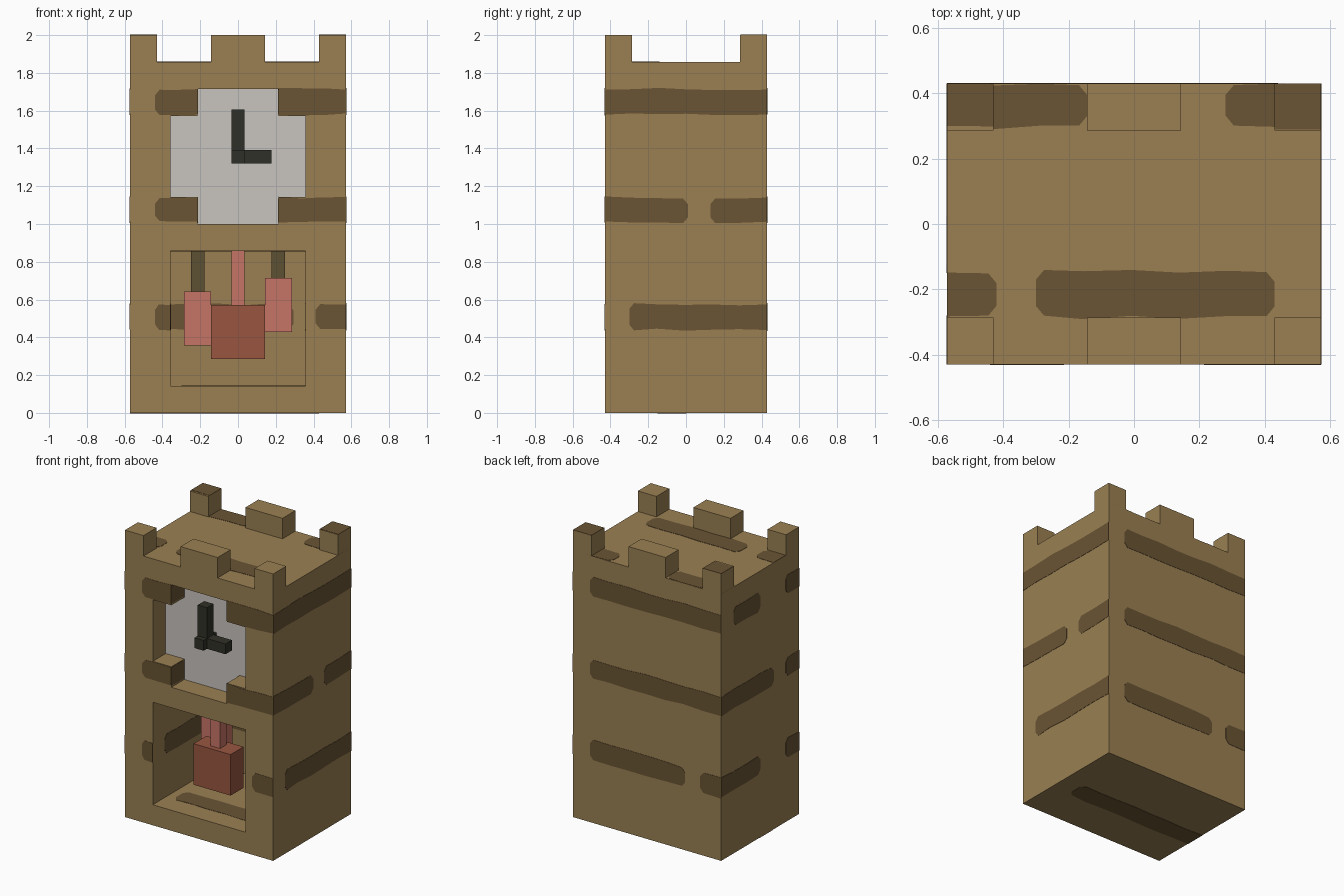
import bpy
import bmesh
import random

random.seed(4)
U = 1 / 7          # one building block
THICK = 0.002      # thickness of the painted grain

if "Cube" in bpy.data.objects:
    bpy.data.objects.remove(bpy.data.objects["Cube"], do_unlink=True)


def material(name, r, g, b):
    m = bpy.data.materials.new(name)
    m.use_nodes = True
    m.diffuse_color = (r, g, b, 1)
    m.node_tree.nodes["Principled BSDF"].inputs["Base Color"].default_value = (r, g, b, 1)
    return m


WOOD = material("light_wood", .325, .217, .086)
GRAIN = material("dark_grain", .144, .089, .034)
DIAL = material("pale_dial", .584, .546, .521)
IRON = material("black_iron", .030, .030, .021)
COPPER = material("pink_copper", .565, .178, .133)
RUST = material("rust_red", .319, .093, .051)
ROD = material("brown_rod", .109, .080, .032)


def make_object(name, bm, mat):
    bmesh.ops.recalc_face_normals(bm, faces=bm.faces)
    mesh = bpy.data.meshes.new(name)
    bm.to_mesh(mesh)
    bm.free()
    mesh.materials.append(mat)
    ob = bpy.data.objects.new(name, mesh)
    bpy.context.collection.objects.link(ob)
    return ob


def box(name, mat, xs, ys, zs):
    """Box from ranges given in blocks."""
    bm = bmesh.new()
    bmesh.ops.create_cube(bm, size=1)
    for v in bm.verts:
        v.co = [U * r[1] if c > 0 else U * r[0] for c, r in zip(v.co, (xs, ys, zs))]
    return make_object(name, bm, mat)


def add_slab(bm, outline, axis, level, depth):
    """Extrude a flat outline along an axis."""
    def point(a, b):
        p = [a, b]
        p.insert(axis, level)
        return p
    face = bm.faces.new([bm.verts.new(point(a, b)) for a, b in outline])
    new = bmesh.ops.extrude_face_region(bm, geom=[face])["geom"]
    for v in new:
        if isinstance(v, bmesh.types.BMVert):
            v.co[axis] += depth


def carve(ob, xs, ys, zs):
    cutter = box("cutter", WOOD, xs, ys, zs)
    cutter.hide_render = True
    mod = ob.modifiers.new("carve", "BOOLEAN")
    mod.operation, mod.solver, mod.object = "DIFFERENCE", "EXACT", cutter
    bpy.context.view_layer.objects.active = ob
    bpy.ops.object.modifier_apply(modifier=mod.name)
    bpy.data.objects.remove(cutter, do_unlink=True)


# Case: one block with battlements, dial recess and pendulum chamber carved out
case = box("case", WOOD, (-4, 4), (-3, 3), (0, 14))
carve(case, (-5, 5), (-2, 2), (13, 15))
for x in (-3, 1):
    carve(case, (x, x + 2), (-4, 4), (13, 15))
dial_back = -2 + .04
carve(case, (-2.5, 2.5), (-4, dial_back), (8, 11))
carve(case, (-1.5, 1.5), (-4, dial_back), (7, 12))
carve(case, (-2.5, 2.5), (-4, 2), (1, 6))

# Dial: cross-shaped plate
quarter = [(2.5, 1.5), (1.5, 1.5), (1.5, 2.5)]
cross = (quarter + [(-x, z) for x, z in reversed(quarter)]
         + [(-x, -z) for x, z in quarter] + [(x, -z) for x, z in reversed(quarter)])
bm = bmesh.new()
add_slab(bm, [(x * U, (z + 9.5) * U) for x, z in cross], 1, -2 * U, .04 * U)
make_object("dial", bm, DIAL)

# Hands
box("hand_pivot", IRON, (-.25, .25), (-3, -2), (9.25, 9.75))
box("minute_hand", IRON, (-.25, .25), (-2.75, -2.25), (9.75, 11.25))
box("hour_hand", IRON, (.25, 1.25), (-2.75, -2.25), (9.25, 9.75))

# Pendulum and the two weights
box("pendulum_rod", COPPER, (-.25, .25), (-1.75, -1.25), (4, 6))
box("pendulum_bob", RUST, (-1, 1), (-2, -1), (2, 4))
for side, x, z in (("right", -1.5, 2.5), ("left", 1.5, 3)):
    box(side + "_weight", COPPER, (x - .5, x + .5), (0, 1), (z, z + 2))
    box(side + "_weight_rod", ROD, (x - .25, x + .25), (.25, .75), (z + 2, 6))

# Grain bands for each facing direction: (low, high) across, (start, end) along
TOP, MID, LOW = (1.58, 1.715), (1.01, 1.14), (.44, .575)
FAR = 9
FRONT = [(TOP, (-.44, FAR)), (MID, (-.44, FAR)), (LOW, (-.44, .294)), (LOW, (.41, FAR))]
BACK = [(band, (-b, -a)) for band, (a, b) in FRONT]
RIGHT = [(TOP, (-FAR, FAR)), (MID, (-FAR, .01)), (MID, (.13, FAR)), (LOW, (-.3, FAR))]
LEFT = [(TOP, (0, .295)), (MID, (-.15, FAR)), (LOW, (0, FAR))]
LEFT += [(band, (-FAR, -.28)) for band in (TOP, MID, LOW)]
UP = [((.295, FAR), (-FAR, -.143)), ((.295, FAR), (.28, FAR)),
      ((-.285, -.145), (-FAR, -.42)), ((-.285, -.145), (-.3, .43))]
DOWN = [((-.145, 0), (-FAR, .43))]


def paint(bm, pattern, axis, sign, level, along, across):
    """Lay the grain bands of a pattern on one wall, clipped to its extent."""
    a_min, a_max = [U * v for v in along]
    b_min, b_max = [U * v for v in across]
    for (low, high), (start, end) in pattern:
        a0, a1 = max(start, a_min), min(end, a_max)
        b0, b1 = max(low, b_min), min(high, b_max)
        if a1 - a0 < .01 or b1 - b0 < .01:
            continue
        cut = min(.025, (a1 - a0) / 4)
        steps = max(1, round((a1 - a0) / .14))

        def edge(b, direction):
            # slightly uneven edge, with clipped corners at free ends
            pts = []
            for i in range(steps + 1):
                a = a0 + (a1 - a0) * i / steps
                bb = min(b_max, max(b_min, b + random.uniform(-.006, .006)))
                free = (i == 0 and start > a_min) or (i == steps and end < a_max)
                if free:
                    inner = (a + (cut if i == 0 else -cut), bb)
                    tip = (a, bb - direction * .03)
                    pts += [tip, inner] if i == 0 else [inner, tip]
                else:
                    pts.append((a, bb))
            return pts

        outline = edge(b0, -1) + edge(b1, 1)[::-1]
        add_slab(bm, outline, axis, level * U, sign * THICK)


# Outer walls
bm = bmesh.new()
for lo, hi in ((-4, -1.5), (1.5, 4)):
    paint(bm, FRONT, 1, -1, -3, (lo, hi), (6.5, 13))
for lo, hi in ((-4, -2.5), (2.5, 4)):
    paint(bm, FRONT, 1, -1, -3, (lo, hi), (0, 6.5))
paint(bm, BACK, 1, 1, 3, (-4, 4), (0, 13))
paint(bm, RIGHT, 0, 1, 4, (-3, 3), (0, 13))
paint(bm, LEFT, 0, -1, -4, (-3, 3), (0, 13))
make_object("wall_grain", bm, GRAIN)

# Roof, rear corner battlements and underside
bm = bmesh.new()
paint(bm, UP, 2, 1, 13, (-4, 4), (-3, 3))
for x in (-4, 3):
    paint(bm, UP, 2, 1, 14, (x, x + 1), (2, 3))
paint(bm, DOWN, 2, -1, 0, (-4, 4), (-3, 3))
make_object("roof_and_base_grain", bm, GRAIN)

# Chamber and dial recess
bm = bmesh.new()
paint(bm, FRONT, 1, -1, 2, (-2.5, 2.5), (1, 6))
paint(bm, UP, 2, 1, 1, (-2.5, 2.5), (-3, 2))
paint(bm, DOWN, 2, -1, 6, (-2.5, 2.5), (-3, 2))
for pattern, sign in ((RIGHT, 1), (LEFT, -1)):
    paint(bm, pattern, 0, sign, -2.5 * sign, (-3, 2), (1, 6))
    paint(bm, pattern, 0, sign, -1.5 * sign, (-3, -2), (7, 12))
make_object("recess_grain", bm, GRAIN)
